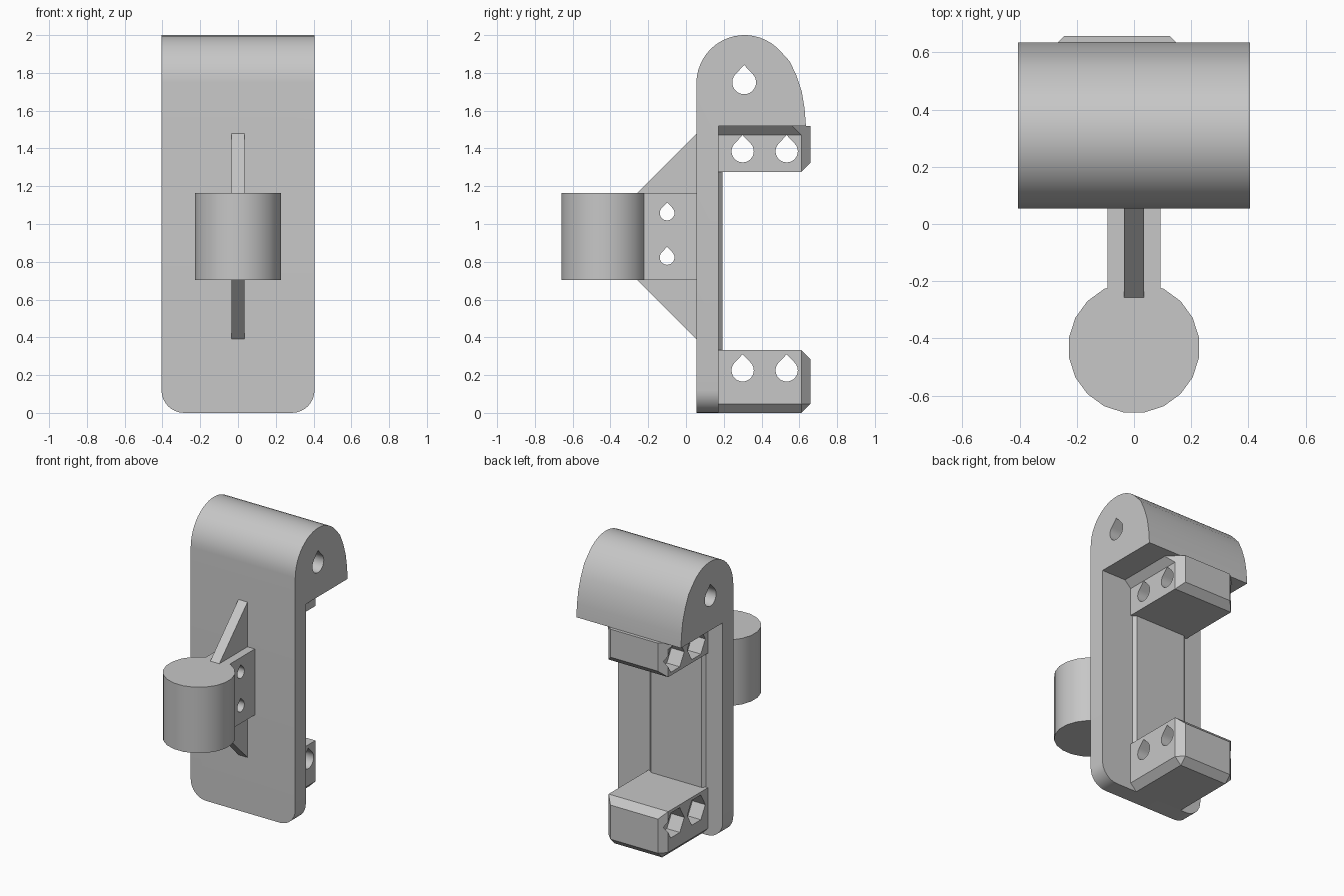
import bpy, bmesh
from math import sin, cos, pi, radians
from mathutils import Vector

cube = bpy.data.objects.get("Cube")
if cube:
    bpy.data.objects.remove(cube, do_unlink=True)

grey = bpy.data.materials.new("plain grey")
grey.use_nodes = True
COLOUR = (0.57, 0.57, 0.57, 1)
grey.diffuse_color = COLOUR
grey.node_tree.nodes["Principled BSDF"].inputs["Base Color"].default_value = COLOUR


def finish(bm, name):
    bmesh.ops.recalc_face_normals(bm, faces=bm.faces[:])
    mesh = bpy.data.meshes.new(name)
    bm.to_mesh(mesh)
    bm.free()
    mesh.materials.append(grey)
    obj = bpy.data.objects.new(name, mesh)
    bpy.context.collection.objects.link(obj)
    return obj


def prism(name, outline, start, end, axis="x", round_bottom=0):
    """Extrude an outline along x (outline in y, z) or along z (outline in x, y)."""
    bm = bmesh.new()
    place = (lambda a, b, d: (d, a, b)) if axis == "x" else (lambda a, b, d: (a, b, d))
    face = bm.faces.new([bm.verts.new(place(a, b, start)) for a, b in outline])
    new = bmesh.ops.extrude_face_region(bm, geom=[face])["geom"]
    shift = Vector(place(0, 0, end - start))
    bmesh.ops.translate(bm, vec=shift, verts=[v for v in new if isinstance(v, bmesh.types.BMVert)])
    if round_bottom:
        edges = [e for e in bm.edges if all(v.co.z < 0.001 for v in e.verts)
                 and abs(e.verts[0].co.x - e.verts[1].co.x) < 0.001]
        bmesh.ops.bevel(bm, geom=edges, offset=round_bottom, segments=8,
                        profile=0.5, affect="EDGES")
    return finish(bm, name)


def hull(name, points):
    bm = bmesh.new()
    for p in points:
        bm.verts.new(p)
    bmesh.ops.convex_hull(bm, input=bm.verts[:])
    bmesh.ops.delete(bm, geom=[v for v in bm.verts if not v.link_faces], context="VERTS")
    bmesh.ops.dissolve_limit(bm, angle_limit=radians(1), verts=bm.verts[:], edges=bm.edges[:])
    return finish(bm, name)


def arc(cy, cz, r, a0, a1, steps):
    return [(cy + r * cos(radians(a0 + (a1 - a0) * i / steps)),
             cz + r * sin(radians(a0 + (a1 - a0) * i / steps))) for i in range(steps + 1)]


def teardrop(y, z, r):
    outline = arc(y, z, r, 135, 405, 18) + [(y, z + r * 1.45)]
    return prism("hole_cutter", outline, -1, 1)


def nut_pocket(y, z):
    outline = arc(y, z, 0.1, 0, 300, 5)
    return prism("pocket_cutter", outline, -0.5, LEFT + 0.1)


def cut(obj, cutters):
    for c in cutters:
        c.hide_render = True
        mod = obj.modifiers.new("cut", "BOOLEAN")
        mod.operation = "DIFFERENCE"
        mod.solver = "EXACT"
        mod.object = c
    bpy.context.view_layer.update()
    graph = bpy.context.evaluated_depsgraph_get()
    mesh = bpy.data.meshes.new_from_object(obj.evaluated_get(graph))
    obj.modifiers.clear()
    obj.data = mesh
    for c in cutters:
        bpy.data.objects.remove(c, do_unlink=True)


parts = []

# Back plate with the rounded head in one profile
FRONT, BACK, HALF = 0.055, 0.172, 0.405
HEAD = 1.518
profile = [(FRONT, 0)] + arc(0.31, 1.745, 0.255, 180, 40, 18)
profile += [(0.55, 1.86), (0.585, 1.785), (0.613, 1.7), (0.628, 1.61), (0.635, HEAD)]
profile += [(BACK, HEAD), (BACK, 0)]
plate = prism("back_plate_and_head", profile, -HALF, HALF, round_bottom=0.12)
cut(plate, [teardrop(0.308, 1.75, 0.063)])
parts.append(plate)

# Clamp blocks, chamfered on the outer edges
LEFT, RIGHT, END, C = -0.29, 0.172, 0.658, 0.047
ROOT = 0.15


def section(z, grow=0):
    """Block outline with cut back corners, widened sideways by grow."""
    half = [(RIGHT + grow, ROOT), (RIGHT + grow, END - C - grow), (RIGHT - C, END)]
    return [(x, y, z) for x, y in half] + [(LEFT + RIGHT - x, y, z) for x, y in half]


def cap(z, inset):
    """Rectangular block end, short of the back face."""
    return [(x, y, z) for x in (LEFT + inset, RIGHT - inset) for y in (ROOT, END - C)]


LOW_TOP, HIGH_BASE = 0.333, 1.275
lower = hull("lower_block", cap(0, C) + section(C) + section(LOW_TOP - C) + cap(LOW_TOP, 0))
upper = hull("upper_block", cap(HIGH_BASE, 0) + section(HIGH_BASE + C) + section(HEAD - C))
flare = hull("upper_block_flare", section(HEAD - C) + section(HEAD, C))
for block, z in ((lower, 0.225), (upper, 1.385)):
    cutters = []
    for y in (0.3, 0.533):
        cutters += [teardrop(y, z, 0.059), nut_pocket(y, z)]
    cut(block, cutters)
parts += [lower, upper, flare]

# Raised pad between the blocks
pad = [(LEFT + 0.015, ROOT), (LEFT + 0.015, BACK), (LEFT + 0.035, 0.192),
       (RIGHT - 0.035, 0.192), (RIGHT - 0.015, BACK), (RIGHT - 0.015, ROOT)]
parts.append(prism("raised_pad", pad, LOW_TOP - 0.02, HIGH_BASE + 0.02, axis="z"))

# Round boss on the front, with its neck
BASE, TOP = 0.703, 1.165
boss = arc(0, -0.432, 0.23, 9, 351, 19)
parts.append(prism("round_boss", boss, BASE, TOP, axis="z"))
neck = prism("boss_neck", [(-0.3, BASE), (0.07, BASE), (0.07, TOP), (-0.3, TOP)], -0.092, 0.092)
cut(neck, [teardrop(-0.1, z, 0.039) for z in (0.823, 1.058)])
parts.append(neck)

# Gussets above and below the neck
for name, z, way in (("upper_gusset", TOP, 1), ("lower_gusset", BASE, -1)):
    outline = [(-0.257, z), (-0.257, z - way * 0.015), (0.06, z - way * 0.015),
               (0.06, z + way * 0.318)]
    parts.append(prism(name, outline, -0.035, 0.035))

# Smooth the curved faces, keep the edges sharp
bpy.ops.object.select_all(action="DESELECT")
for obj in parts:
    obj.select_set(True)
bpy.context.view_layer.objects.active = plate
bpy.ops.object.shade_smooth_by_angle(angle=radians(30))
